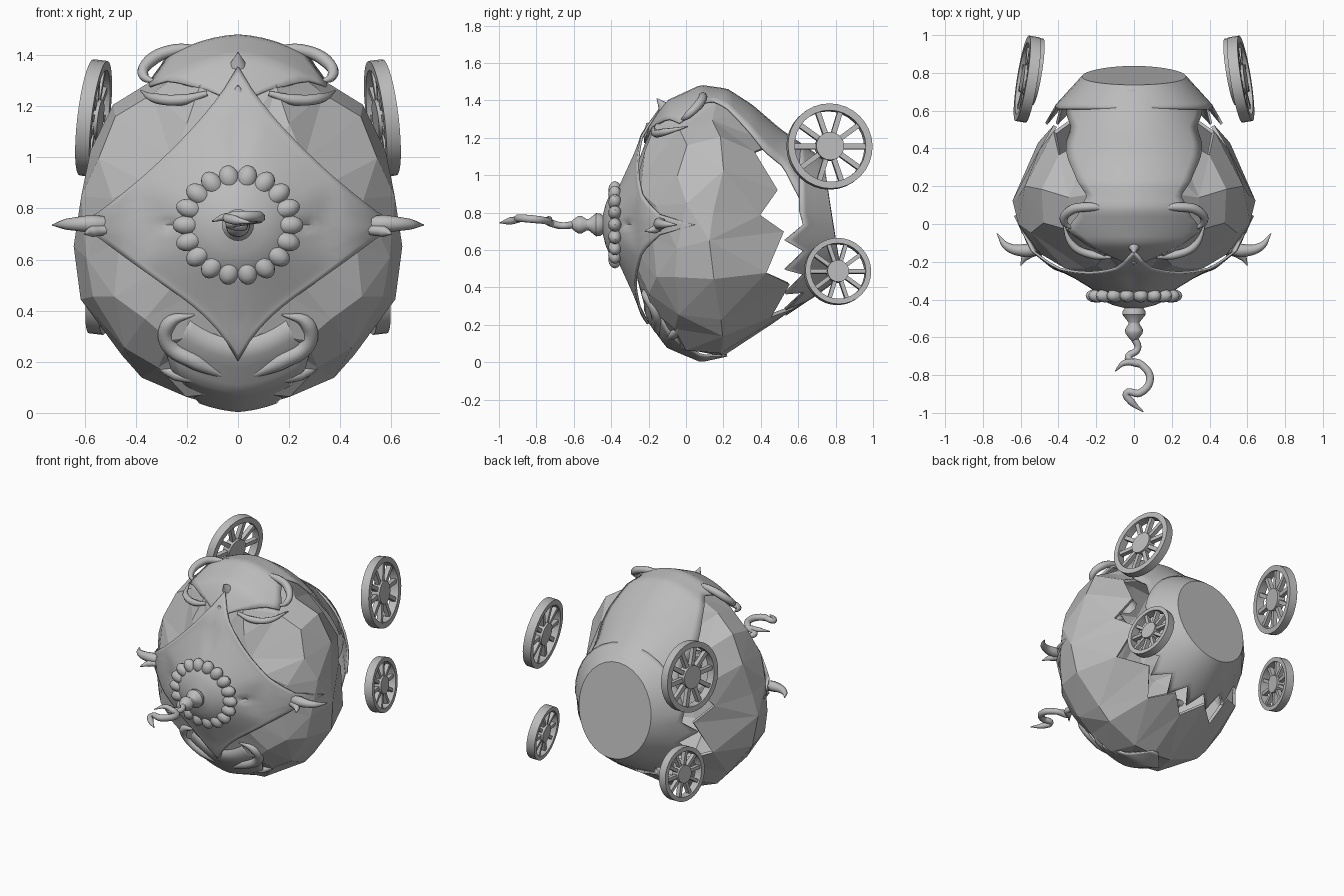
import bpy, bmesh, random
from math import sin, cos, pi, radians, sqrt
from mathutils import Matrix, Vector

random.seed(4)
cube = bpy.data.objects.get("Cube")
if cube:
    bpy.data.objects.remove(cube)

grey = bpy.data.materials.new("plain_grey")
grey.use_nodes = True
grey.diffuse_color = (0.5, 0.5, 0.5, 1)
grey.node_tree.nodes["Principled BSDF"].inputs["Base Color"].default_value = (0.5, 0.5, 0.5, 1)

ZC, RX, RZ = 0.735, 0.645, 0.735
# Body profile: depth y against cross-section scale
PROFILE = [(-.32, 0), (-.27, .35), (-.2, .66), (-.1, .85), (.08, .965), (.22, .94),
           (.35, .83), (.5, .66), (.7, .48), (.85, .33)]


def interp(table, v):
    for (a, p), (b, q) in zip(table, table[1:]):
        if v <= b:
            return p + (q - p) * max(0, (v - a) / (b - a))
    return table[-1][1]


def body(a, y, off=0.0):
    s = interp(PROFILE, y) + off
    return Vector((RX * s * cos(a), y, ZC + RZ * s * sin(a)))


FRONT = [(s, y) for y, s in PROFILE[:5]]


def front_y(x, z):
    return interp(FRONT, sqrt((x / RX) ** 2 + ((z - ZC) / RZ) ** 2))


def finish(name, bm, smooth=True, mirror=False, thick=0):
    bmesh.ops.remove_doubles(bm, verts=bm.verts, dist=0.0005)
    bmesh.ops.recalc_face_normals(bm, faces=bm.faces)
    me = bpy.data.meshes.new(name)
    bm.to_mesh(me)
    bm.free()
    ob = bpy.data.objects.new(name, me)
    bpy.context.collection.objects.link(ob)
    me.materials.append(grey)
    if mirror:
        ob.modifiers.new("mirror", 'MIRROR').merge_threshold = 0.002
    if thick:
        sol = ob.modifiers.new("thickness", 'SOLIDIFY')
        sol.thickness, sol.offset = thick, 0
    if smooth:
        bpy.ops.object.select_all(action='DESELECT')
        bpy.context.view_layer.objects.active = ob
        ob.select_set(True)
        bpy.ops.object.shade_smooth_by_angle(angle=radians(40))


def grid(bm, f, nu, nv):
    rows = [[bm.verts.new(f(i, j)) for j in range(nv + 1)] for i in range(nu + 1)]
    for i in range(nu):
        for j in range(nv):
            bm.faces.new((rows[i][j], rows[i + 1][j], rows[i + 1][j + 1], rows[i][j + 1]))
    return rows


def lathe(bm, profile, n, mat):
    # Profile holds (radius, distance along local z)
    def point(i, j):
        r, h = profile[j]
        return mat @ Vector((r * cos(2 * pi * i / n), r * sin(2 * pi * i / n), h))
    grid(bm, point, n, len(profile) - 1)


# Faceted gem body: two lobes per side with a jagged rear rim
rings = [-.28, -.19, -.03, .16]
SEG = 11
LOBES = [(-1.57, .0), (-1.1, .02), (-.45, .08), (-.2, .04), (0, -.05), (.28, .05), (.6, .01),
         (.9, -.03), (1.57, 0)]


def gem_point(i, j):
    t = -90 + 180 * i / SEG
    a = radians(t)
    if j == len(rings):
        y = .34 + .06 * (1 - sin(a)) + (.11 if i % 2 else 0)
    else:
        y = rings[j] + random.uniform(-.04, .04)
    if 0 < i < SEG:
        a += random.uniform(-.07, .07)
    p = body(a, y, interp(LOBES, a) + random.uniform(-.025, .035) * (0 < i < SEG))
    if i in (0, SEG):
        p.x = 0
    return p


bm = bmesh.new()
grid(bm, gem_point, SEG, len(rings))
bmesh.ops.triangulate(bm, faces=bm.faces)
finish("gem_body", bm, smooth=False, mirror=True, thick=.02)

# Rear shell with a toothed, flared rim, closed by a tilted flat disc
N, ROWS = 36, 6


def rear_point(i, j):
    a = 2 * pi * i / N - pi / 2
    t = j / ROWS
    start = .61 if sin(a) > .15 else .53 + (.1 if i % 2 else 0)
    end = .78 - .05 * sin(a)
    p = body(a, start + (end - start) * t, .02)
    p.x *= 1 + .12 * (1 - t)
    return p


bm = bmesh.new()
rows = grid(bm, rear_point, N, ROWS)
bm.faces.new([r[-1] for r in rows[:-1]])
finish("rear_shell", bm, thick=.015)


# Smooth strips hugging the body: (y, half angle in degrees)
def strip(name, centre, table, y0, y1, off, crown, n=36, m=12):
    def point(i, j):
        y = y0 + (y1 - y0) * i / n
        u = 2 * j / m - 1
        a = radians(centre + u * interp(table, y))
        return body(a, y, off + crown * (1 - abs(u)) * (1 - (i / n) ** 2))
    bm = bmesh.new()
    grid(bm, point, n, m)
    finish(name, bm, thick=.012)


strip("top_cover", 90, [(-.22, 2), (-.13, 24), (-.03, 37), (.05, 28), (.15, 23), (.28, 33),
                        (.42, 46), (.52, 50), (.63, 76), (.72, 60)], -.22, .72, .022, .025)
strip("chin_plate", -90, [(-.22, 32), (-.16, 36), (-.05, 22), (.1, 12), (.22, 2)],
      -.22, .22, .01, .03, 18)

# Four pointed front cap flaring from the collar
M, K = 64, 12


def cap_point(i, j):
    a = 2 * pi * i / M
    c, s = abs(cos(a)), abs(sin(a))
    reach = .63 * c * c + (.62 if sin(a) > 0 else .53) * s * s
    rim = reach * (c ** .85 + s ** .85) ** (-1 / .85)
    t = j / K
    r = .19 + (rim - .19) * t
    x, z = r * cos(a), ZC + r * sin(a)
    edge = front_y(rim * cos(a), ZC + rim * sin(a)) - .03
    y = -.36 + (edge + .36) * t
    return Vector((x, min(y, front_y(x, z) - .035), z))


bm = bmesh.new()
grid(bm, cap_point, M, K)
finish("front_cap", bm, thick=.012)

# Collar plate and turned finial, running forward along -y
forward = Matrix.Translation((0, 0, ZC)) @ Matrix.Rotation(pi / 2, 4, 'X')
bm = bmesh.new()
lathe(bm, [(.2, .34), (.2, .38), (.18, .4), (.11, .43), (.05, .445), (.06, .46), (.062, .48),
           (.03, .52), (.03, .53), (.048, .56), (.045, .58), (.022, .61), (0, .63)], 24, forward)
finish("finial", bm)

# Slightly oval ring of beads
bm = bmesh.new()
for k in range(18):
    m = (Matrix.Translation((0, -.38, ZC)) @ Matrix.Diagonal((1.08, 1, 1, 1))
         @ Matrix.Rotation(2 * pi * k / 18, 4, 'Y') @ Matrix.Translation((.187, 0, 0))
         @ Matrix.Diagonal((.05, .036, .037, 1)))
    bmesh.ops.create_uvsphere(bm, u_segments=12, v_segments=8, radius=1, matrix=m)
finish("bead_collar", bm)


# Tapering curved ornaments: points are (x, y, z, radius)
def horn(name, pts, mirrored=True):
    for side, tag in ((1, "left"), (-1, "right")) if mirrored else ((1, "middle"),):
        cu = bpy.data.curves.new(name, 'CURVE')
        cu.dimensions = '3D'
        cu.bevel_depth, cu.bevel_resolution, cu.resolution_u = 1, 2, 6
        sp = cu.splines.new('BEZIER')
        sp.bezier_points.add(len(pts) - 1)
        for bp, (x, y, z, r) in zip(sp.bezier_points, pts):
            bp.co, bp.radius = (x * side, y, z), r
            bp.handle_left_type = bp.handle_right_type = 'AUTO'
        cu.materials.append(grey)
        ob = bpy.data.objects.new(name + "_" + tag, cu)
        bpy.context.collection.objects.link(ob)


def surface_horn(name, pts, off=.01):
    horn(name, [(x, front_y(x, z) - off, z, r) for x, z, r in pts])


horn("hook", [(0, -.6, .735, .02), (.02, -.66, .73, .018), (-.03, -.71, .74, .02), (.04, -.745, .755, .02),
              (.085, -.82, .765, .022), (.03, -.895, .77, .022), (-.04, -.895, .765, .018),
              (-.015, -.94, .755, .02), (.05, -.995, .745, .003)], False)
horn("hook_barb", [(.03, -.74, .755, .02), (-.05, -.735, .765, .016), (-.1, -.78, .75, .003)], False)
horn("side_spike", [(.46, -.12, .74, .02), (.57, -.14, .74, .035), (.67, -.12, .738, .022),
                    (.725, -.05, .735, .003)])
horn("side_barb", [(.48, -.14, .72, .02), (.57, -.17, .71, .022), (.6, -.22, .7, .003)])
horn("crest_spike", [(0, -.06, 1.26, .06), (0, -.11, 1.35, .04), (0, -.155, 1.41, .003)], False)
horn("brow_spike", [(0, -.16, 1.16, .06), (0, -.19, 1.24, .04), (0, -.21, 1.28, .003)], False)
horn("top_curl", [(.12, .08, 1.42, .01), (.24, .09, 1.42, .024), (.34, .07, 1.38, .026),
                  (.37, .01, 1.32, .02), (.31, -.03, 1.29, .003)])
surface_horn("brow_curl", [(.12, 1.25, .01), (.22, 1.225, .022), (.32, 1.23, .02), (.38, 1.26, .003)])
surface_horn("chin_horn", [(.04, .14, .01), (.16, .2, .035), (.27, .27, .035), (.27, .35, .03), (.17, .385, .003)])
surface_horn("chin_barb", [(.08, .12, .01), (.24, .15, .025), (.35, .2, .003)])


# Spoked wheels, splayed outward
def wheel(name, centre, r):
    tilt = Vector((1, .16, .12)).to_track_quat('Z', 'Y').to_matrix().to_4x4()
    mat = Matrix.Translation(centre) @ tilt
    w = .028
    bm = bmesh.new()
    lathe(bm, [(r, -w), (r, w), (r * .84, w), (r * .84, -w), (r, -w)], 32, mat)
    lathe(bm, [(0, -w), (r * .33, -w), (r * .33, w), (0, w)], 20, mat)
    for k in range(10):
        m = (mat @ Matrix.Rotation(2 * pi * k / 10, 4, 'Z') @ Matrix.Translation((r * .6, 0, 0))
             @ Matrix.Diagonal((r * .56, r * .12, .03, 1)))
        bmesh.ops.create_cube(bm, size=1, matrix=m)
    finish(name, bm, mirror=True)


wheel("large_wheels", (.565, .767, 1.153), .229)
wheel("small_wheels", (.535, .81, .485), .178)
